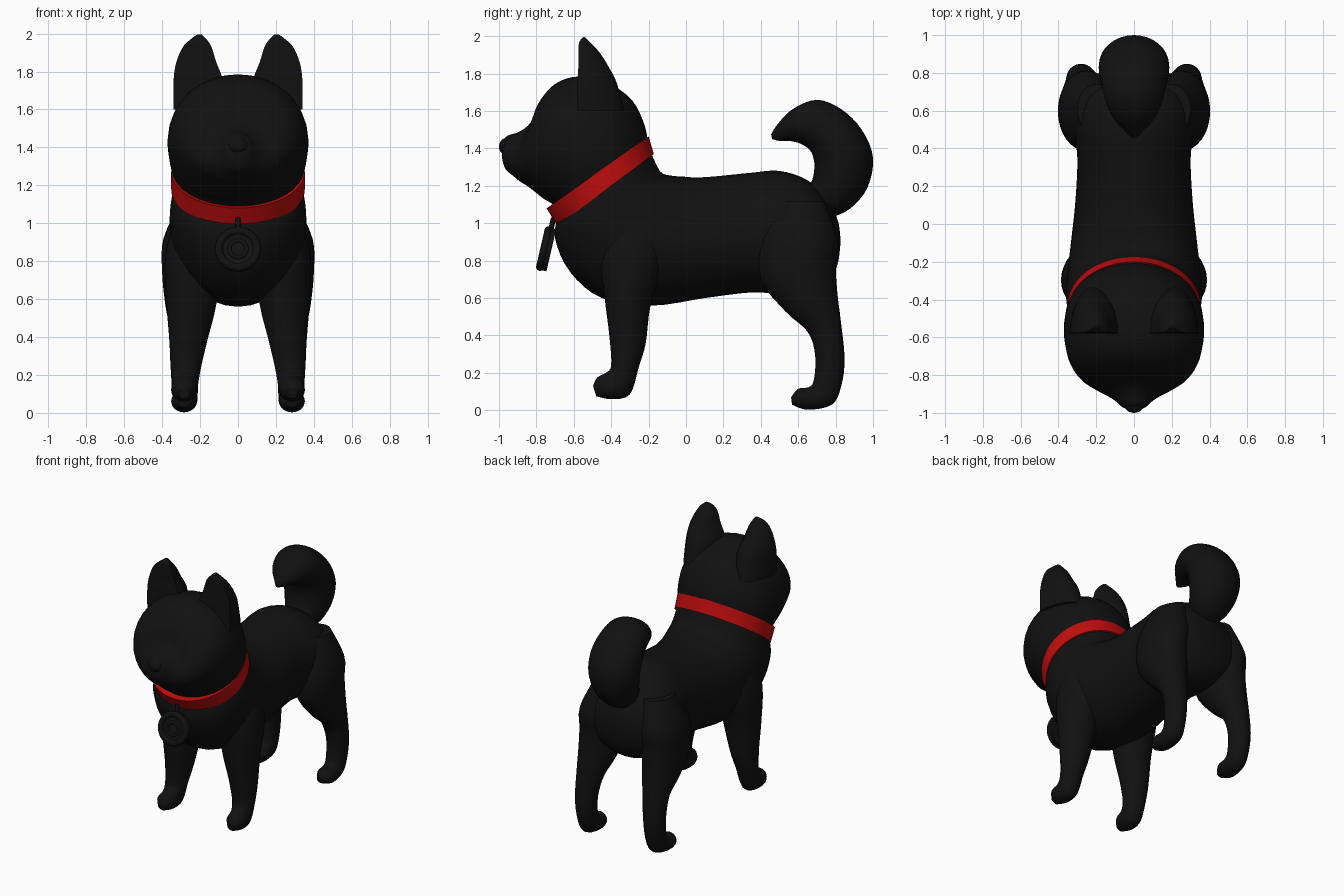
import bpy, bmesh, math
from mathutils import Vector


def material(name, rgb):
    m = bpy.data.materials.new(name)
    m.diffuse_color = (*rgb, 1)
    return m


BLACK = material("black", (0.0055, 0.0055, 0.0055))
RED = material("red", (0.52, 0.004, 0.004))


def finish(obj, name, mat):
    obj.name = name
    obj.data.materials.append(mat)
    bpy.ops.object.select_all(action='DESELECT')
    obj.select_set(True)
    bpy.context.view_layer.objects.active = obj
    bpy.ops.object.shade_smooth_by_angle(angle=math.radians(40))


def smooth_path(rows, steps):
    """Catmull-Rom interpolation between section rows."""
    rows = [Vector(r) for r in rows]
    out = []
    for i in range(len(rows) - 1):
        p0, p1 = rows[max(i - 1, 0)], rows[i]
        p2, p3 = rows[i + 1], rows[min(i + 2, len(rows) - 1)]
        for k in range(steps):
            t = k / steps
            out.append(0.5 * (2 * p1 + (p2 - p0) * t + (2 * p0 - 5 * p1 + 4 * p2 - p3) * t * t
                              + (3 * p1 - p0 - 3 * p2 + p3) * t ** 3))
    return out + [rows[-1]]


def loft(name, rows, mat=BLACK, side=1, steps=4, n=32, flat=False, closed=False):
    """Oval sections: (y, z) of one edge, (y, z) of the other, centre x, half width."""
    bm = bmesh.new()
    rings = []
    for y1, z1, y2, z2, cx, w in smooth_path(rows, steps):
        ring = []
        for k in range(n):
            a = 2 * math.pi * k / n
            c, s = math.cos(a), math.sin(a)
            t = max(0, -c) if flat else 0.5 - 0.5 * c
            ring.append(bm.verts.new((side * (cx + w * s), y1 + (y2 - y1) * t, z1 + (z2 - z1) * t)))
        rings.append(ring)
    pairs = list(zip(rings, rings[1:]))
    if closed:
        pairs.append((rings[-1], rings[0]))
    else:
        bm.faces.new(rings[0])
        bm.faces.new(rings[-1])
    for a, b in pairs:
        for k in range(n):
            j = (k + 1) % n
            bm.faces.new((a[k], a[j], b[j], b[k]))
    bmesh.ops.recalc_face_normals(bm, faces=bm.faces)
    me = bpy.data.meshes.new(name)
    bm.to_mesh(me)
    bm.free()
    obj = bpy.data.objects.new(name, me)
    bpy.context.collection.objects.link(obj)
    finish(obj, name, mat)


def ball(name, loc, scale):
    bpy.ops.mesh.primitive_uv_sphere_add(segments=24, ring_count=12, radius=1, location=loc)
    obj = bpy.context.object
    obj.scale = scale
    finish(obj, name, BLACK)


# Torso from neck to rump
loft("body", [
    (-.20, 1.41, -.68, 1.06, 0, .33), (-.14, 1.28, -.70, .92, 0, .355),
    (-.08, 1.255, -.62, .74, 0, .36), (-.02, 1.25, -.45, .60, 0, .35),
    (.05, 1.245, -.18, .56, 0, .33), (.15, 1.25, .10, .60, 0, .31),
    (.35, 1.27, .35, .63, 0, .30), (.50, 1.28, .52, .62, 0, .32),
    (.65, 1.23, .66, .62, 0, .32), (.75, 1.13, .76, .68, 0, .27),
    (.81, 1.02, .81, .78, 0, .15), (.825, .93, .825, .88, 0, .03)])

# Head from collar to muzzle
loft("head", [
    (-.20, 1.40, -.68, 1.06, 0, .33), (-.22, 1.52, -.71, 1.10, 0, .355),
    (-.29, 1.66, -.76, 1.13, 0, .37), (-.42, 1.75, -.81, 1.17, 0, .368),
    (-.57, 1.785, -.85, 1.20, 0, .345), (-.70, 1.745, -.89, 1.225, 0, .295),
    (-.79, 1.64, -.92, 1.25, 0, .215), (-.83, 1.54, -.945, 1.27, 0, .15),
    (-.89, 1.49, -.965, 1.29, 0, .10), (-.95, 1.47, -.98, 1.33, 0, .065),
    (-.985, 1.44, -.985, 1.37, 0, .02)])
ball("nose", (0, -.962, 1.41), (.05, .038, .045))

# Curled tail
loft("tail", [
    (.78, 1.03, .63, 1.18, 0, .10), (.88, 1.08, .67, 1.22, 0, .14),
    (.97, 1.19, .685, 1.28, 0, .17), (1.0, 1.35, .685, 1.33, 0, .185),
    (.94, 1.50, .67, 1.38, 0, .185), (.83, 1.61, .64, 1.41, 0, .17),
    (.70, 1.66, .60, 1.43, 0, .15), (.57, 1.61, .55, 1.44, 0, .11),
    (.49, 1.53, .50, 1.44, 0, .05), (.455, 1.475, .46, 1.45, 0, .012)])

for side, label in ((1, "left_"), (-1, "right_")):
    # Legs curve forward into small paws
    loft(label + "front_leg", [
        (-.40, 1.08, -.14, 1.08, .22, .10), (-.46, .85, -.12, .82, .235, .148),
        (-.435, .60, -.19, .56, .245, .132), (-.41, .40, -.215, .36, .262, .10),
        (-.40, .24, -.25, .24, .275, .08), (-.43, .20, -.30, .085, .28, .068),
        (-.475, .175, -.40, .06, .285, .066), (-.497, .13, -.48, .075, .285, .03)], side=side)
    loft(label + "back_leg", [
        (.48, 1.12, .74, 1.12, .20, .10), (.40, .92, .81, .92, .245, .148),
        (.40, .70, .80, .78, .255, .145), (.53, .53, .81, .62, .262, .122),
        (.65, .42, .825, .50, .27, .095), (.69, .30, .848, .28, .28, .078),
        (.685, .17, .83, .13, .28, .07), (.66, .125, .78, .03, .28, .066),
        (.60, .115, .65, .003, .285, .066), (.562, .07, .567, .03, .285, .03)], side=side)
    # Ears with flat fronts
    loft(label + "ear", [
        (-.58, 1.60, -.33, 1.60, .21, .13), (-.58, 1.75, -.37, 1.75, .21, .13),
        (-.575, 1.85, -.41, 1.83, .22, .105), (-.575, 1.93, -.46, 1.91, .215, .075),
        (-.57, 1.97, -.51, 1.965, .208, .042), (-.55, 1.995, -.54, 1.995, .203, .012)],
        side=side, flat=True)
    ball(label + "eye", (side * .16, -.785, 1.5), (.055, .045, .042))

# Collar band
loft("collar", [
    (-.20, 1.465, -.745, 1.08, 0, .352), (-.172, 1.37, -.688, .985, 0, .352),
    (-.22, 1.35, -.65, 1.01, 0, .32), (-.24, 1.43, -.70, 1.09, 0, .32)],
    mat=RED, steps=1, n=48, closed=True)

# Round tag hanging from the collar
tilt = (math.radians(77), 0, 0)
bpy.ops.mesh.primitive_cylinder_add(vertices=32, radius=.115, depth=.045, location=(0, -.742, .86), rotation=tilt)
finish(bpy.context.object, "tag", BLACK)
for name, r, t in (("tag_rim", .10, .022), ("tag_inner_ring", .045, .012)):
    bpy.ops.mesh.primitive_torus_add(major_segments=32, minor_segments=10, major_radius=r, minor_radius=t,
                                     location=(0, -.758, .864), rotation=tilt)
    finish(bpy.context.object, name, BLACK)
bpy.ops.mesh.primitive_cylinder_add(vertices=12, radius=.014, depth=.09, location=(0, -.718, .985),
                                    rotation=(math.radians(-13), 0, 0))
finish(bpy.context.object, "tag_hanger", BLACK)
